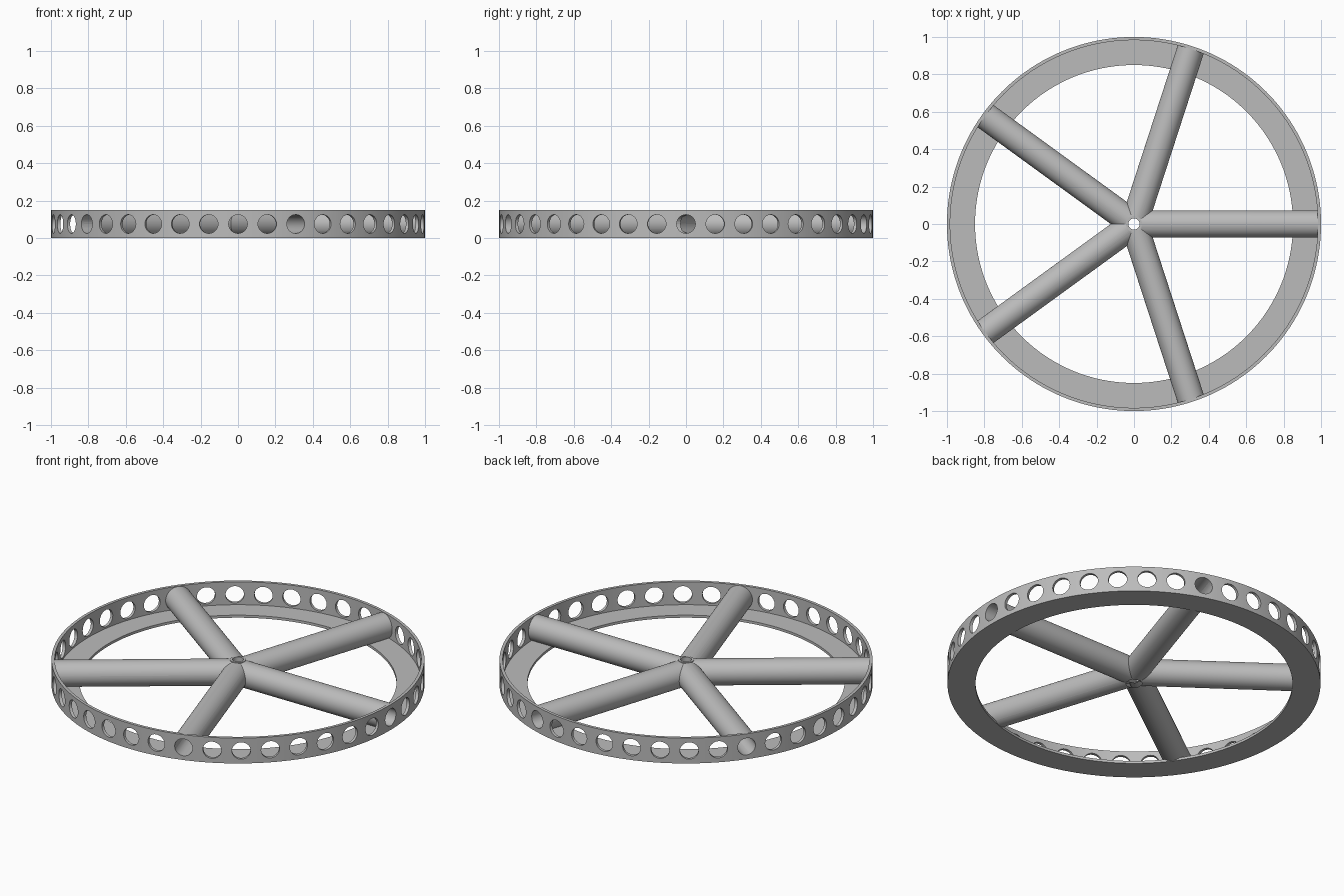
import bpy
import bmesh
import math
from mathutils import Matrix

if "Cube" in bpy.data.objects:
    bpy.data.objects.remove(bpy.data.objects["Cube"], do_unlink=True)

HEIGHT = 0.15
MID = HEIGHT / 2
SPOKES = 5
HOLES = 40
HOLE_R = 0.05

grey = bpy.data.materials.new("plain grey")
grey.diffuse_color = (0.5, 0.5, 0.5, 1)
grey.use_nodes = True
grey.node_tree.nodes["Principled BSDF"].inputs["Base Color"].default_value = (0.5, 0.5, 0.5, 1)


def add_object(name, bm):
    bmesh.ops.recalc_face_normals(bm, faces=bm.faces)
    mesh = bpy.data.meshes.new(name)
    bm.to_mesh(mesh)
    bm.free()
    mesh.materials.append(grey)
    obj = bpy.data.objects.new(name, mesh)
    bpy.context.collection.objects.link(obj)
    return obj


def add_rod(bm, radius, start, end, angle, sides):
    """Cylinder lying along a radius of the wheel at half height."""
    place = (Matrix.Translation((0, 0, MID)) @ Matrix.Rotation(angle, 4, "Z")
             @ Matrix.Translation(((start + end) / 2, 0, 0))
             @ Matrix.Rotation(math.pi / 2, 4, "Y"))
    bmesh.ops.create_cone(bm, cap_ends=True, segments=sides, radius1=radius,
                          radius2=radius, depth=end - start, matrix=place)


def rod(name, *args):
    bm = bmesh.new()
    add_rod(bm, *args)
    return add_object(name, bm)


def post(name, radius, depth):
    bm = bmesh.new()
    bmesh.ops.create_cone(bm, cap_ends=True, segments=48, radius1=radius, radius2=radius,
                          depth=depth, matrix=Matrix.Translation((0, 0, MID)))
    return add_object(name, bm)


def combine(obj, steps):
    """Apply a list of (operation, helper) booleans and drop the helpers."""
    for operation, helper in steps:
        helper.hide_render = True
        mod = obj.modifiers.new(operation.lower(), "BOOLEAN")
        mod.operation = operation
        mod.solver = "EXACT"
        mod.object = helper
    graph = bpy.context.evaluated_depsgraph_get()
    mesh = bpy.data.meshes.new_from_object(obj.evaluated_get(graph))
    obj.modifiers.clear()
    obj.data = mesh
    for _, helper in steps:
        bpy.data.objects.remove(helper, do_unlink=True)


# Rim: thin wall with a flat flange at the bottom
bm = bmesh.new()
profile = [(0.85, 0), (1, 0), (1, HEIGHT), (0.983, HEIGHT), (0.983, 0.015), (0.85, 0.015)]
verts = [bm.verts.new((r, 0, z)) for r, z in profile]
edges = [bm.edges.new((verts[i - 1], verts[i])) for i in range(len(verts))]
bmesh.ops.spin(bm, geom=verts + edges, cent=(0, 0, 0), axis=(0, 0, 1),
               angle=math.tau, steps=160, use_merge=True)
bmesh.ops.remove_doubles(bm, verts=bm.verts, dist=0.0001)
rim = add_object("rim", bm)

# Ring of round holes through the wall
bm = bmesh.new()
for i in range(HOLES):
    add_rod(bm, HOLE_R, 0.92, 1.05, math.tau * i / HOLES, 32)
combine(rim, [("DIFFERENCE", add_object("hole_cutters", bm))])

# Hollow spokes merged at a small bored hub
angles = [math.tau * i / SPOKES for i in range(SPOKES)]
spokes = rod("spokes", 0.073, 0, 0.984, 0, 64)
steps = [("UNION", rod("spoke_part", 0.073, 0, 0.984, a, 64)) for a in angles[1:]]
steps.append(("UNION", post("hub_part", 0.043, HEIGHT)))
steps += [("DIFFERENCE", rod("bore_cutter", HOLE_R, 0, 1.05, a, 32)) for a in angles]
steps.append(("DIFFERENCE", post("hub_cutter", 0.03, 0.3)))
combine(spokes, steps)

# Smooth the round walls, keep the edges sharp
bpy.ops.object.select_all(action="DESELECT")
for obj in (rim, spokes):
    obj.select_set(True)
bpy.context.view_layer.objects.active = rim
bpy.ops.object.shade_smooth_by_angle(angle=math.radians(30))
